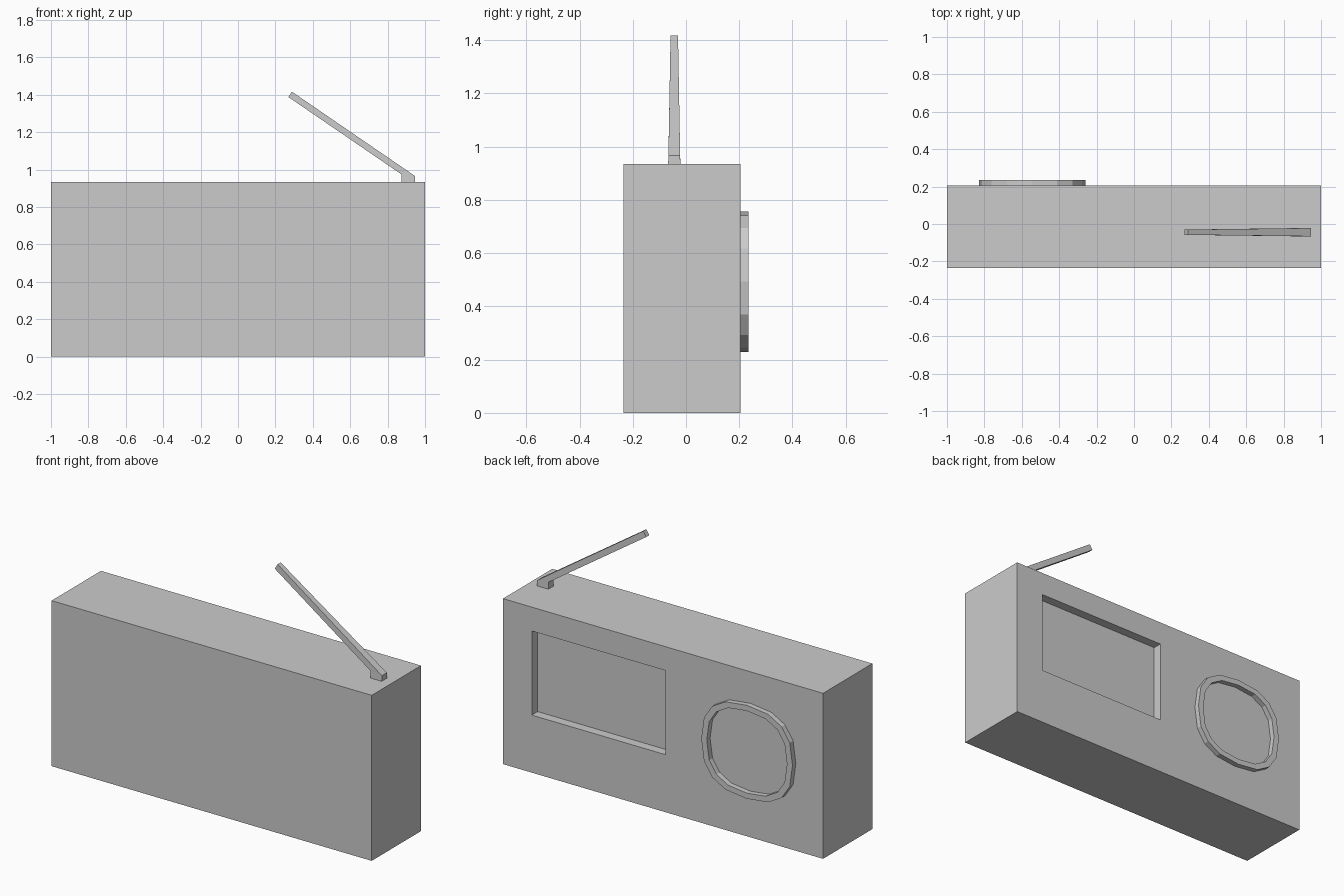
import bpy, bmesh, math

if "Cube" in bpy.data.objects:
    bpy.data.objects.remove(bpy.data.objects["Cube"])

BACK = 0.205


def new_object(name, bm):
    bmesh.ops.recalc_face_normals(bm, faces=bm.faces)
    mesh = bpy.data.meshes.new(name)
    bm.to_mesh(mesh)
    bm.free()
    obj = bpy.data.objects.new(name, mesh)
    bpy.context.collection.objects.link(obj)
    return obj


def loft(name, rings, closed=False):
    """Bridge equal-length rings; cap the ends or join last to first."""
    bm = bmesh.new()
    loops = [[bm.verts.new(p) for p in ring] for ring in rings]
    n = len(loops[0])
    pairs = list(zip(loops, loops[1:]))
    if closed:
        pairs.append((loops[-1], loops[0]))
    else:
        bm.faces.new(loops[0])
        bm.faces.new(loops[-1])
    for a, b in pairs:
        for i in range(n):
            j = (i + 1) % n
            bm.faces.new((a[i], a[j], b[j], b[i]))
    return new_object(name, bm)


# Case with a recessed display window on the +y face
bm = bmesh.new()
bmesh.ops.create_cube(bm, size=1)
for v in bm.verts:
    v.co = (v.co.x * 2, v.co.y * 0.44 - 0.015, (v.co.z + 0.5) * 0.935)
bm.normal_update()
window = max(bm.faces, key=lambda f: f.calc_center_median().y)
bmesh.ops.inset_region(bm, faces=[window], thickness=0.1)
for v in window.verts:
    v.co.x = 0.82 if v.co.x > 0 else -0.015
    v.co.z = 0.80 if v.co.z > 0.467 else 0.325
bmesh.ops.inset_region(bm, faces=[window], thickness=0.01)
outer = [(x, z) for x in (0.82, -0.015) for z in (0.80, 0.325)]
for v in window.verts:
    v.co.x, v.co.z = min(outer, key=lambda p: (p[0] - v.co.x) ** 2 + (p[1] - v.co.z) ** 2)
    v.co.y = BACK - 0.052
new_object("radio_case", bm)


# Raised rim around the speaker, a slightly squarish oval
def oval(scale, y, sides=16):
    pts = []
    for i in range(sides):
        a = 2 * math.pi * i / sides
        c, s = math.cos(a), math.sin(a)
        pts.append((-0.545 + 0.285 * scale * math.copysign(abs(c) ** 0.79, c), y,
                    0.493 + 0.264 * scale * math.copysign(abs(s) ** 0.79, s)))
    return pts


loft("speaker_rim", [oval(1, BACK - 0.01), oval(1, 0.235),
                     oval(0.88, 0.235), oval(0.88, BACK - 0.01)], closed=True)


# Tapered aerial rising from a small foot
def section(left, right, half):
    yc = -0.044
    return [(left[0], yc - half, left[1]), (right[0], yc - half, right[1]),
            (right[0], yc + half, right[1]), (left[0], yc + half, left[1])]


loft("aerial", [section((0.875, 0.93), (0.945, 0.93), 0.023),
                section((0.875, 0.974), (0.945, 0.967), 0.022),
                section((0.27, 1.388), (0.288, 1.417), 0.014)])
